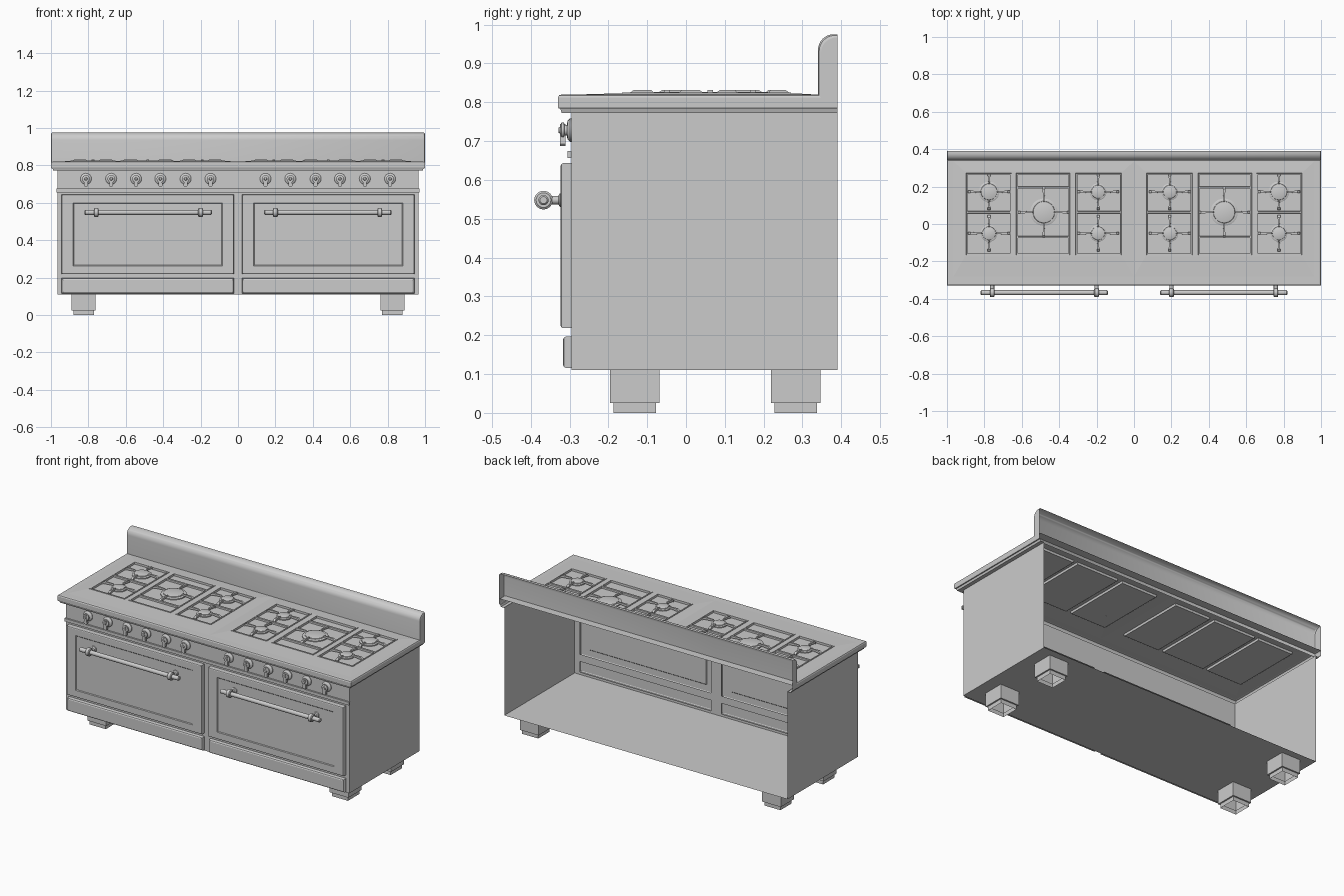
import bpy, bmesh, math
from mathutils import Vector

if "Cube" in bpy.data.objects:
    bpy.data.objects.remove(bpy.data.objects["Cube"])


def mesh(name, verts, faces, smooth=False):
    me = bpy.data.meshes.new(name)
    me.from_pydata(verts, [], faces)
    bm = bmesh.new()
    bm.from_mesh(me)
    bmesh.ops.recalc_face_normals(bm, faces=bm.faces)
    bm.to_mesh(me)
    bm.free()
    ob = bpy.data.objects.new(name, me)
    bpy.context.collection.objects.link(ob)
    if smooth:
        bpy.context.view_layer.objects.active = ob
        bpy.ops.object.select_all(action='DESELECT')
        ob.select_set(True)
        bpy.ops.object.shade_smooth_by_angle(angle=math.radians(35))
    return ob


def loft(name, rings, cap0=False, cap1=False, closed=True, smooth=False):
    n = len(rings[0])
    verts = [p for r in rings for p in r]
    faces = []
    for k in range(len(rings) - 1):
        for i in range(n if closed else n - 1):
            j = (i + 1) % n
            faces.append((k*n + i, k*n + j, k*n + n + j, k*n + n + i))
    if cap0:
        faces.append(tuple(range(n)))
    if cap1:
        faces.append(tuple(range(len(verts) - n, len(verts))))
    return mesh(name, verts, faces, smooth)


def flat(x0, x1, y0, y1, z):
    return [(x0, y1, z), (x0, y0, z), (x1, y0, z), (x1, y1, z)]


def upright(x0, x1, z0, z1, y):
    return [(x0, y, z0), (x1, y, z0), (x1, y, z1), (x0, y, z1)]


def box(name, x0, x1, y0, y1, z0, z1, bevel=0):
    if not bevel:
        return loft(name, [flat(x0, x1, y0, y1, z0), flat(x0, x1, y0, y1, z1)], True, True)
    b = bevel
    return loft(name, [flat(x0, x1, y0, y1, z0), flat(x0, x1, y0, y1, z1 - b),
                       flat(x0 + b, x1 - b, y0 + b, y1 - b, z1)], True, True)


def revolve(name, origin, axis, profile, n=24):
    # profile holds (radius, distance along axis)
    q = Vector((0, 0, 1)).rotation_difference(Vector(axis))
    rings = [[tuple(Vector(origin) + q @ Vector((r*math.cos(2*math.pi*i/n),
              r*math.sin(2*math.pi*i/n), h))) for i in range(n)] for r, h in profile]
    return loft(name, rings, True, True, smooth=True)


def grid(name, us, vs, holes, place):
    verts = [place(u, v) for v in vs for u in us]
    n = len(us)
    faces = [(j*n + i, j*n + i + 1, j*n + n + i + 1, j*n + n + i)
             for j in range(len(vs) - 1) for i in range(n - 1) if (i, j) not in holes]
    return mesh(name, verts, faces)


def prong(name, c, ang, r0, r1):
    # bridge-shaped pot support pointing outwards from a burner
    d = Vector((math.cos(ang), math.sin(ang), 0))
    t = Vector((-d.y, d.x, 0))
    prof = [(r0, .826), (r0 + .006, .832), (r1 - .014, .832), (r1, .822), (r1, .812),
            (r1 - .012, .818), (r0, .822)]
    rings = []
    for s in (-1, 1):
        rings.append([tuple(Vector((c[0], c[1], z)) + d*r +
                            t*s*(.003 if r < r0 + .01 else .007)) for r, z in prof])
    loft(name, rings, True, True)


# Cabinet: open-backed sheet body and front frame
for s in (-1, 1):
    X = .965*s
    mesh("cabinet_side", [(X, -.295, .11), (X, .39, .11), (X, .39, .775), (X, -.295, .775)],
         [(0, 1, 2, 3)])
mesh("cabinet_floor", flat(-.965, .965, -.295, .39, .11), [(0, 1, 2, 3)])
grid("front_frame", [-.965, -.93, -.035, .035, .93, .965], [.11, .125, .19, .235, .63, .775],
     {(1, 1), (3, 1), (1, 3), (3, 3)}, lambda u, v: (u, -.295, v))
box("front_trim", -.97, .97, -.305, -.295, .656, .675)

# Feet: stepped shells, open below
for sx in (-1, 1):
    for y in (-.132, .283):
        rings = [flat(sx*.825 - a, sx*.825 + a, y - a, y + a, z)
                 for a, z in ((.064, .11), (.064, .025), (.055, .025), (.055, 0))]
        loft("foot", rings)

# Doors, drawers and handles
for s in (-1, 1):
    x0, x1 = sorted((.022*s, .943*s))
    z0, z1 = .218, .643
    steps = [(0, -.295), (0, -.317), (.002, -.321), (.006, -.323), (.044, -.323), (.048, -.319), (.052, -.319)]
    loft("oven_door", [upright(x0 + a + (.018 if a > .04 else 0), x1 - a - (.018 if a > .04 else 0),
                               z0 + a, z1 - a, y) for a, y in steps], cap1=True)
    loft("drawer_front", [upright(x0 + a, x1 - a, .115 + a, .197 - a, y) for a, y in
                          ((0, -.295), (0, -.308), (.003, -.314), (.009, -.317))], cap1=True)
    revolve("handle_bar", (s*.48 - .34, -.367, .548), (1, 0, 0),
            [(.009, 0), (.013, .004), (.013, .676), (.009, .68)])
    for hx in (.2, .758):
        revolve("handle_collar", (s*hx - .013, -.367, .548), (1, 0, 0),
                [(.019, 0), (.024, .004), (.024, .022), (.019, .026)])
        revolve("handle_post", (s*hx, -.319, .548), (0, -1, 0),
                [(.018, 0), (.017, .006), (.011, .01), (.011, .04)], 16)

# Control knobs
for s in (-1, 1):
    for kx in (.147, .28, .415, .545, .678, .813):
        x = s*kx
        revolve("knob", (x, -.295, .728), (0, -1, 0),
                [(.03, 0), (.03, .004), (.024, .010), (.014, .012), (.014, .018),
                 (.020, .019), (.020, .026), (.009, .029), (.006, .034)])
        loft("knob_lever", [flat(x - w, x + w, -.325, -.311, z) for w, z in
                            ((.007, .687), (.011, .692), (.008, .73), (.006, .744))], True, True)

# Cooktop edge: band around left, front and right, left open at the back
edge = [(.965, -.295, .772), (.988, -.320, .772), (.992, -.324, .784), (.998, -.328, .784),
        (1, -.33, .788), (1, -.33, .812), (.997, -.327, .818), (.99, -.32, .82)]
loft("cooktop_edge", [flat(-x, x, y, .39, z) for x, y, z in edge], closed=False)

# Worktop halves, pans, grates and burners
mesh("worktop_back", flat(-.99, .99, .335, .39, .82), [(0, 1, 2, 3)])
PAN = [(.067, .312), (.342, .630), (.654, .898)]
YB, YT = -.167, .273
for s in (-1, 1):
    def fl(a, b, y0, y1, z):
        a, b = sorted((s*a, s*b))
        return flat(a, b, y0, y1, z)
    loft("worktop", [fl(0, .99, -.32, .335, .82), fl(0, .965, -.28, .335, .82),
                     fl(.06, .905, -.175, .28, .823)])
    xs = [.06] + [v for p in PAN for v in p] + [.905]
    grid("pan_surround", xs, [-.175, YB, YT, .28], {(1, 1), (3, 1), (5, 1)},
         lambda u, v: (s*u, v, .823))
    for k, (a, b) in enumerate(PAN):
        loft("burner_pan", [fl(a, b, YB, YT, .823), fl(a + .004, b - .004, YB + .004, YT - .004, .811)],
             cap1=True)
        # grate frame
        w = .009
        loft("grate_frame", [fl(a + i, b - i, YB + i, YT - i, z) for i, z in
                             ((.002, .812), (.002, .825), (w, .825), (w, .812))])
        lo, hi = sorted((s*a, s*b))
        for by in ((.195, -.07) if k == 1 else (.063,)):
            box("grate_bar", lo + .004, hi - .004, by - .006, by + .006, .812, .825, .002)
        # burners: one large in the middle pan, two small in the others
        cx = s*(.482 if k == 1 else (.192 if k == 0 else .775))
        spots = [(.063, .073)] if k == 1 else [(.172, .055 if k == 2 else .045), (-.05, .045)]
        for cy, r in spots:
            revolve("burner", (cx, cy, .811), (0, 0, 1),
                    [(r, 0), (r, .006), (r*.9, .009), (r*.8, .009), (r*.78, .013), (r*.7, .015)], 32)
            for q in range(4):
                if k == 1:
                    prong("pot_support", (cx, cy), q*math.pi/2, r*.75, .138)
                else:
                    end = .112 if q % 2 == 0 else .098
                    prong("pot_support", (cx, cy), q*math.pi/2, r*.75, end)

# Backsplash: rounded shell, open at the rear
prof = [(.34, .80)] + [(.38 - .04*math.cos(t), .935 + .04*math.sin(t))
                       for t in [i*math.pi/16 for i in range(9)]] + [(.39, .975)]
rings = []
for x, i in ((-1, .008), (-.998, .003), (-.992, 0), (.992, 0), (.998, .003), (1, .008)):
    rings.append([(x, min(.39, y + i), z - (i if z > .81 else 0)) for y, z in prof] + [(x, .39, .80)])
n = len(rings[0])
splash = loft("backsplash", [r[:-1] for r in rings], closed=False, smooth=True)
for x, r in ((-1, rings[0]), (1, rings[-1])):
    mesh("backsplash_end", r, [tuple(range(n))])
